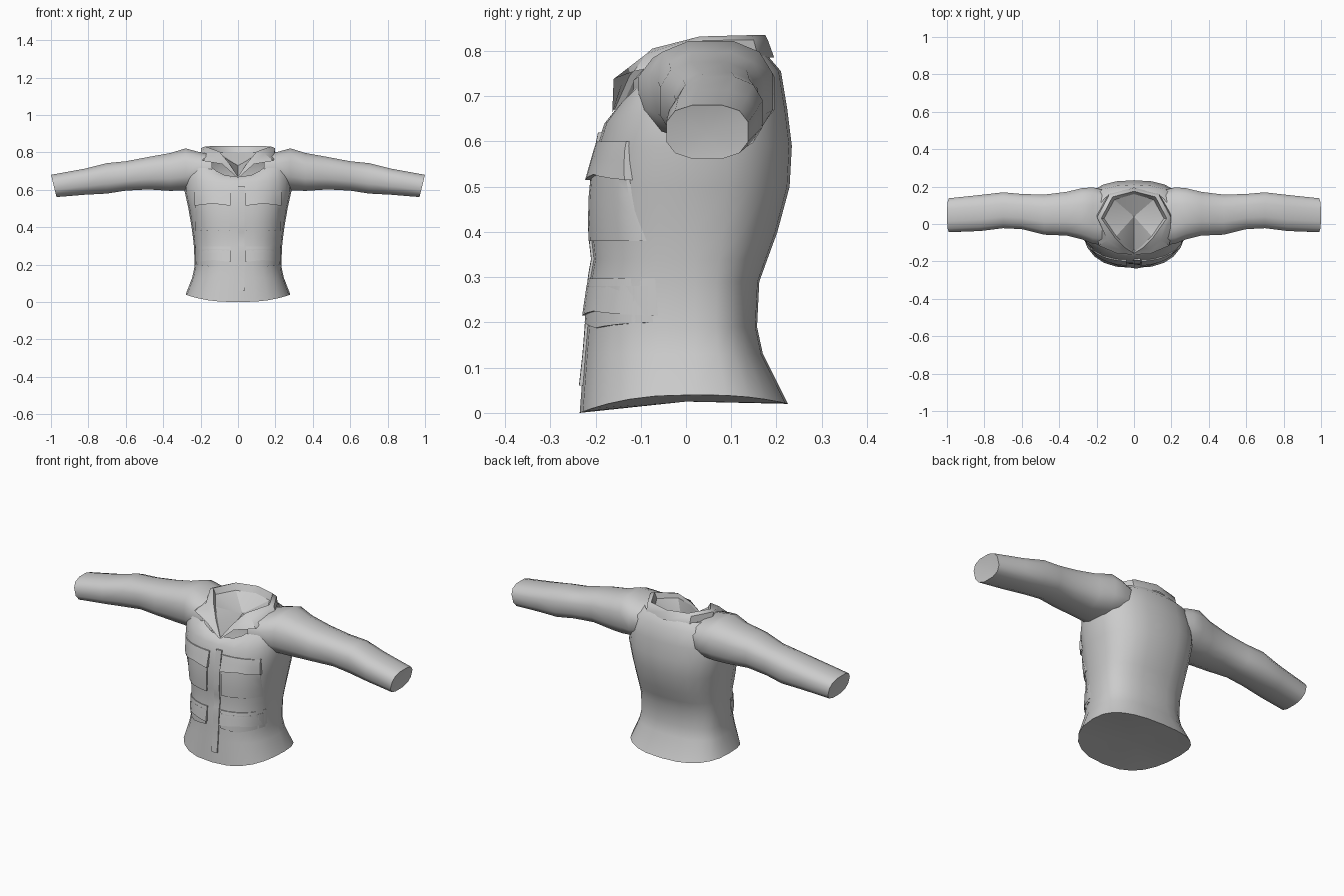
import bpy, bmesh, math

if "Cube" in bpy.data.objects:
    bpy.data.objects.remove(bpy.data.objects["Cube"])

cloth = bpy.data.materials.new("grey cloth")
cloth.use_nodes = True
grey = (0.6, 0.6, 0.6, 1)
cloth.diffuse_color = grey
cloth.node_tree.nodes["Principled BSDF"].inputs["Base Color"].default_value = grey


def finish(name, bm, angle=50):
    bmesh.ops.recalc_face_normals(bm, faces=bm.faces)
    mesh = bpy.data.meshes.new(name)
    bm.to_mesh(mesh)
    bm.free()
    mesh.materials.append(cloth)
    ob = bpy.data.objects.new(name, mesh)
    bpy.context.collection.objects.link(ob)
    bpy.ops.object.select_all(action='DESELECT')
    ob.select_set(True)
    bpy.context.view_layer.objects.active = ob
    bpy.ops.object.shade_smooth_by_angle(angle=math.radians(angle))
    return ob


def loft(bm, rings, closed=True):
    rows = [[bm.verts.new(p) for p in r] for r in rings]
    for a, b in zip(rows, rows[1:]):
        n = len(a)
        for i in range(n if closed else n - 1):
            j = (i + 1) % n
            bm.faces.new((a[i], a[j], b[j], b[i]))
    return rows


def fan(bm, row, centre):
    c = bm.verts.new(centre)
    for i in range(len(row)):
        bm.faces.new((row[i], row[(i + 1) % len(row)], c))


def spow(v, n):
    return math.copysign(abs(v) ** (2 / n), v)


# Torso sections: height, half width, front y, back y, dip at the front
BODY = [(0.04, 0.28, -0.235, 0.225, 0.04), (0.13, 0.245, -0.225, 0.17, 0),
        (0.19, 0.232, -0.22, 0.157, 0), (0.29, 0.235, -0.215, 0.162, 0),
        (0.34, 0.24, -0.206, 0.18, 0), (0.4, 0.248, -0.213, 0.202, 0),
        (0.5, 0.265, -0.21, 0.229, 0), (0.59, 0.285, -0.197, 0.234, 0),
        (0.67, 0.285, -0.18, 0.224, 0.03), (0.755, 0.265, -0.16, 0.21, 0.09),
        (0.79, 0.2, -0.14, 0.18, 0.12)]
ROUND, MID = 2.5, 0.02


def body_ring(s, sides=24):
    z, w, yf, yb, dip = s
    ring = []
    for i in range(sides):
        t = math.tau * i / sides
        c, sn = spow(math.cos(t), ROUND), spow(math.sin(t), ROUND)
        y = MID + sn * (yb - MID if sn > 0 else MID - yf)
        drop = dip * max(0, -math.sin(t)) ** 2
        if z < 0.1:
            drop += 0.02 * max(0, math.sin(t)) ** 2
        ring.append((w * c, y, z - drop))
    return ring


def front_y(x, z):
    for a, b in zip(BODY, BODY[1:]):
        if z <= b[0]:
            break
    f = max(0, min(1, (z - a[0]) / (b[0] - a[0])))
    w, yf = (a[k] + f * (b[k] - a[k]) for k in (1, 2))
    return MID - (MID - yf) * max(0, 1 - abs(x / w) ** ROUND) ** (1 / ROUND)


bm = bmesh.new()
rows = loft(bm, [body_ring(s) for s in BODY])
fan(bm, rows[0], (0, 0, 0.025))
finish("torso", bm)

# Sleeve sections: x, low z, high z, front y, back y
ARM = [(0.14, 0.62, 0.79, -0.12, 0.18), (0.22, 0.605, 0.808, -0.11, 0.2),
       (0.28, 0.595, 0.825, -0.085, 0.195), (0.36, 0.592, 0.8, -0.065, 0.175),
       (0.48, 0.6, 0.778, -0.06, 0.16), (0.6, 0.594, 0.755, -0.03, 0.163),
       (0.7, 0.578, 0.745, -0.025, 0.172), (0.82, 0.572, 0.715, -0.04, 0.158),
       (0.985, 0.56, 0.682, -0.046, 0.14)]


def sleeve(name, side):
    bm = bmesh.new()
    rings = []
    for x, lo, hi, yf, yb in ARM:
        ring = []
        for i in range(12):
            t = math.tau * (i + 0.5) / 12
            c, s = spow(math.cos(t), 2.6), spow(math.sin(t), 2.6)
            slant = 0.015 * s if x > 0.9 else 0
            ring.append((side * (x + slant), (yf + yb) / 2 + c * (yb - yf) / 2,
                         (lo + hi) / 2 + s * (hi - lo) / 2))
        rings.append(ring)
    rows = loft(bm, rings)
    fan(bm, rows[-1], (side * 0.975, 0.048, 0.62))
    finish(name, bm, 60)


# Pocket pieces and placket, raised from the chest surface
def panel(name, x0, x1, z0, z1, top, low, point=0, side=1, cols=6, steps=4):
    bm = bmesh.new()
    grid = []
    for r in range(steps + 1):
        f = r / steps
        row = []
        for c in range(cols + 1):
            u = c / cols
            x = x0 + (x1 - x0) * u
            z = z1 + (z0 - z1) * f - point * f * (1 - abs(2 * u - 1))
            y = front_y(x, z) - top - (low - top) * f
            row.append((side * x, y, z))
        grid.append(row)
    rows = loft(bm, grid, closed=False)
    rim = ([v for v in rows[0]] + [r[-1] for r in rows[1:]]
           + rows[-1][-2::-1] + [r[0] for r in rows[-2:0:-1]])
    back = [bm.verts.new((v.co.x, front_y(v.co.x, v.co.z) + 0.012, v.co.z)) for v in rim]
    for i in range(len(rim)):
        j = (i + 1) % len(rim)
        bm.faces.new((rim[i], rim[j], back[j], back[i]))
    finish(name, bm, 40)


for label, side in (("left", 1), ("right", -1)):
    sleeve(label + "_sleeve", side)
    panel(label + "_chest_pocket", 0.045, 0.228, 0.38, 0.58, 0.005, 0.006, 0, side)
    panel(label + "_chest_flap", 0.04, 0.233, 0.515, 0.6, 0.004, 0.016, -0.012, side)
    panel(label + "_waist_pocket", 0.045, 0.222, 0.2, 0.28, 0.006, 0.006, 0.012, side)
    panel(label + "_waist_flap", 0.04, 0.226, 0.215, 0.297, 0.004, 0.012, -0.01, side)
panel("placket", 0.0, 0.034, 0.06, 0.62, 0.004, 0.004, cols=2, steps=16)

# Folded collar: outer edge, crest and inner edge, front to back on one side
OUTER = [(0, -0.163, 0.662), (0.085, -0.16, 0.738), (0.19, -0.115, 0.755),
         (0.2, 0.05, 0.79), (0.135, 0.16, 0.785), (0, 0.195, 0.785)]
CREST = [(0, -0.158, 0.67), (0.05, -0.125, 0.745), (0.1, -0.075, 0.805),
         (0.175, 0.03, 0.832), (0.115, 0.145, 0.835), (0, 0.175, 0.835)]
INNER = [(0, -0.15, 0.66), (0.045, -0.115, 0.735), (0.095, -0.065, 0.785),
         (0.16, 0.03, 0.8), (0.105, 0.13, 0.8), (0, 0.16, 0.8)]


def full(half):
    return half + [(-x, y, z) for x, y, z in half[-2:0:-1]]


# Rolled fold between the outer edge and the crest
fold = [tuple(o * 0.3 + c * 0.7 + d for o, c, d in zip(p, q, (0.015 if p[0] else 0, 0, 0.004)))
        for p, q in zip(OUTER, CREST)]
bm = bmesh.new()
rows = loft(bm, [full(r) for r in (OUTER, fold, CREST, INNER)])
finish("collar", bm, 45)

# Neck lining that closes the opening
bm = bmesh.new()
row = [bm.verts.new(p) for p in full(INNER)]
fan(bm, row, (0, 0.04, 0.73))
finish("neck_lining", bm, 20)
